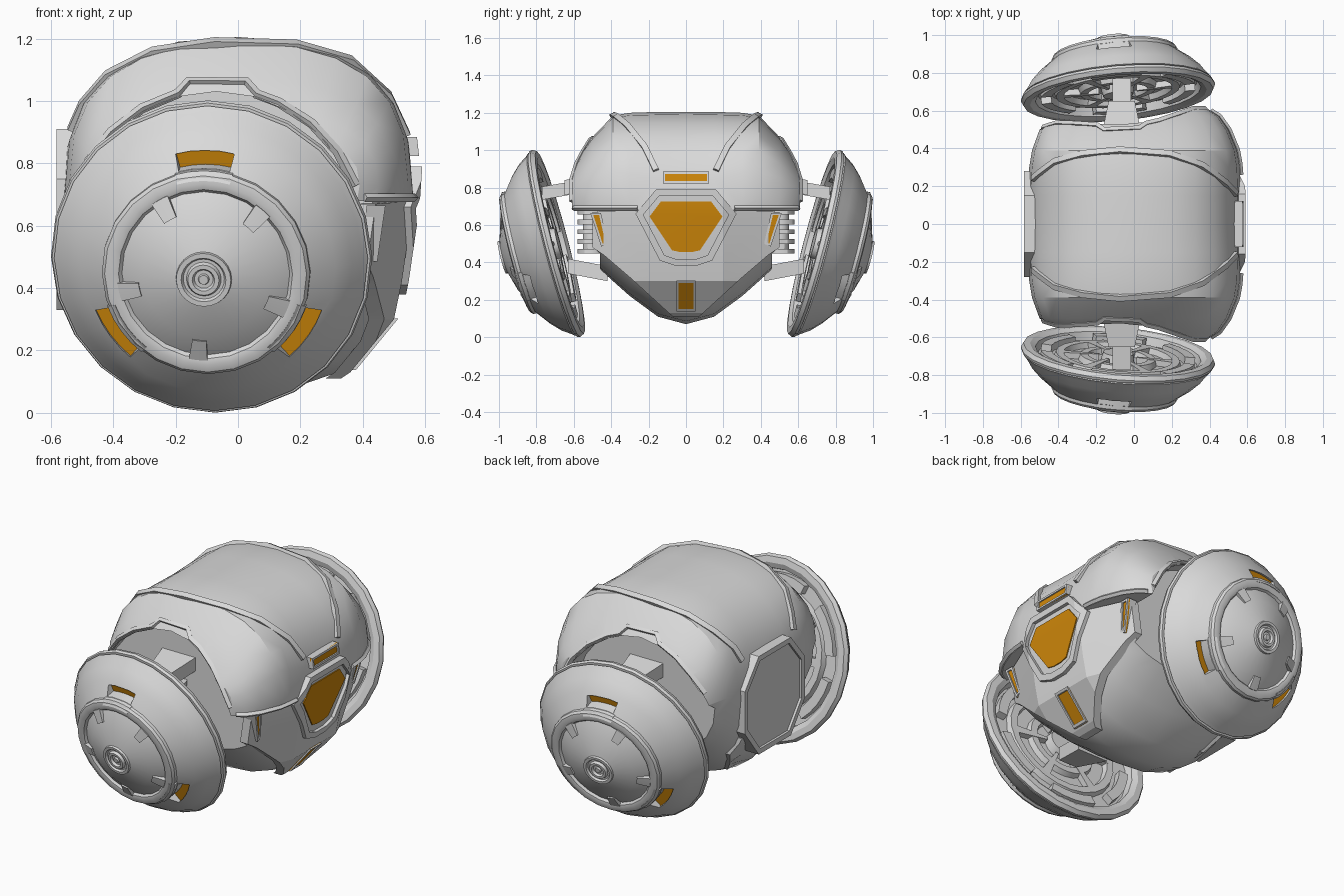
import bpy, bmesh, math
from mathutils import Vector

if "Cube" in bpy.data.objects:
    bpy.data.objects.remove(bpy.data.objects["Cube"])


def material(name, rgb):
    m = bpy.data.materials.new(name)
    m.use_nodes = True
    m.diffuse_color = (*rgb, 1)
    m.node_tree.nodes["Principled BSDF"].inputs["Base Color"].default_value = (*rgb, 1)
    return m


GREY = material("light_grey", (0.7, 0.7, 0.7))
ORANGE = material("amber", (0.64, 0.25, 0.003))


def smooth(ob, angle=30):
    bpy.ops.object.select_all(action='DESELECT')
    ob.select_set(True)
    bpy.context.view_layer.objects.active = ob
    bpy.ops.object.shade_smooth_by_angle(angle=math.radians(angle))


def finish(name, bm, mat=GREY, mirror=False, angle=30):
    bmesh.ops.remove_doubles(bm, verts=bm.verts, dist=1e-5)
    if mirror:
        dup = bmesh.ops.duplicate(bm, geom=bm.verts[:] + bm.edges[:] + bm.faces[:])["geom"]
        for v in dup:
            if isinstance(v, bmesh.types.BMVert):
                v.co.y = -v.co.y
    bmesh.ops.recalc_face_normals(bm, faces=bm.faces)
    me = bpy.data.meshes.new(name)
    bm.to_mesh(me)
    bm.free()
    me.materials.append(mat)
    ob = bpy.data.objects.new(name, me)
    bpy.context.collection.objects.link(ob)
    smooth(ob, angle)
    return ob


def apply(ob, mod):
    bpy.context.view_layer.objects.active = ob
    bpy.ops.object.modifier_apply(modifier=mod.name)


def carve(ob, cutter):
    mod = ob.modifiers.new("carve", 'BOOLEAN')
    mod.operation, mod.object = 'DIFFERENCE', cutter
    apply(ob, mod)
    bpy.data.objects.remove(cutter)


def mirror_y(ob):
    """Keep the +y half and reflect it."""
    mod = ob.modifiers.new("mirror", 'MIRROR')
    mod.use_axis = (False, True, False)
    mod.use_bisect_axis = (False, True, False)
    apply(ob, mod)
    smooth(ob)


def skin(bm, loops):
    """Closed solid through a list of equal point loops."""
    loops = [[bm.verts.new(p) for p in loop] for loop in loops]
    for a, b in zip(loops, loops[1:]):
        for i in range(len(a)):
            bm.faces.new((a[i - 1], a[i], b[i], b[i - 1]))
    bm.faces.new(loops[0])
    bm.faces.new(loops[-1])


def lerp(table, k):
    for a, b in zip(table, table[1:]):
        if k <= b[0]:
            f = max(0, (k - a[0]) / (b[0] - a[0]))
            return [p + (q - p) * f for p, q in zip(a, b)]
    return list(table[-1])


# Hull: sections along y as (y, x min, x max, z min, z max)
STATIONS = [(0, -.565, .565, .07, 1.205), (.15, -.565, .565, .11, 1.205), (.3, -.555, .56, .22, 1.2),
            (.39, -.54, .545, .3, 1.185), (.5, -.5, .5, .4, 1.07), (.57, -.42, .45, .48, .97),
            (.61, -.33, .39, .56, .9)]
P = 2.5


def section(y):
    _, x0, x1, z0, z1 = lerp(STATIONS, abs(y))
    return (x0 + x1) / 2, (x1 - x0) / 2, (z0 + z1) / 2, (z1 - z0) / 2


def surf(y, deg):
    cx, hx, cz, hz = section(y)
    f = lambda k: math.copysign(abs(k) ** (2 / P), k)
    a = math.radians(deg)
    return Vector((cx + hx * f(math.cos(a)), y, cz + hz * f(math.sin(a))))


def surf_x(y, z, side=1):
    cx, hx, cz, hz = section(y)
    return cx + side * hx * (1 - min(1, abs(z - cz) / hz) ** P) ** (1 / P)


def surf_y(x, z):
    y = .61
    while y > 0:
        cx, hx, cz, hz = section(y)
        if (abs(x - cx) / hx) ** P + (abs(z - cz) / hz) ** P < 1:
            break
        y -= .004
    return y


# Side armour surface: x by height, sloping back beyond the middle
ARMOUR = [(.09, .3), (.13, .36), (.3, .5), (.42, .525), (.66, .56), (.81, .57), (.9, .56)]
BEND = .2


def armour_x(y, z):
    return lerp(ARMOUR, z)[1] - .4 * max(0, abs(y) - BEND)


bm = bmesh.new()
ys = [-s[0] for s in STATIONS[2:0:-1]] + [s[0] for s in STATIONS]
skin(bm, [[surf(y, i * 15) for i in range(24)] for y in ys])
hull = finish("hull", bm)

# Wheel wells: lower end recess, round cavity under the hood, and a seat for the armour
WELL = (-.07, .565)
box = [(-.8, -.2), (.8, -.2), (.8, .68), (-.8, .68)]
well = [(WELL[0] + .465 * math.cos(i * math.pi / 12), WELL[1] + .465 * math.sin(i * math.pi / 12)) for i in range(24)]
for outline, start in ((box, .475), (well, .46)):
    bm = bmesh.new()
    skin(bm, [[(x, y, z) for x, z in outline] for y in (start, .9)])
    carve(hull, finish("cutter", bm))
bm = bmesh.new()
heights = [.05] + [a[0] for a in ARMOUR if a[0] < .68] + [.68]
skin(bm, [[(armour_x(y, z) - .02, y, z) for z in heights] + [(.9, y, .68), (.9, y, .05)] for y in (-.19, BEND, .7)])
carve(hull, finish("cutter", bm))
mirror_y(hull)


# Raised seam strips, swept with a square section
def strip(name, pts, r=.014):
    cu = bpy.data.curves.new(name, 'CURVE')
    cu.dimensions, cu.bevel_depth, cu.bevel_resolution = '3D', r, 0
    cu.use_fill_caps = True
    sp = cu.splines.new('POLY')
    sp.points.add(len(pts) - 1)
    for p, co in zip(sp.points, pts):
        p.co = (*co, 1)
    tmp = bpy.data.objects.new(name, cu)
    bpy.context.collection.objects.link(tmp)
    dg = bpy.context.evaluated_depsgraph_get()
    bm = bmesh.new()
    me = bpy.data.meshes.new_from_object(tmp.evaluated_get(dg))
    bm.from_mesh(me)
    bpy.data.objects.remove(tmp)
    bpy.data.meshes.remove(me)
    return finish(name, bm, mirror=True)


SEAM = [(20, .16), (35, .22), (55, .31), (75, .37), (95, .39), (115, .37), (135, .33), (150, .27), (160, .24)]
strip("hood_seam", [surf(y, t) for t, y in SEAM], .022)
strip("side_seam", [(surf_x(y, .69) + .004, y, .69) for y in (.26, .32, .39, .45, .5, .57, .6)])
LIP_EDGE = [(20, .475), (35, .475), (50, .475), (65, .475), (74, .475), (79, .505), (100, .505), (105, .475),
            (120, .475), (135, .475), (150, .475)]
lip = [(WELL[0] + r * math.cos(math.radians(a)), WELL[1] + r * math.sin(math.radians(a))) for a, r in LIP_EDGE]
strip("hood_lip", [(x, surf_y(x, z), z) for x, z in lip], .016)


# Plates are shaped in (y, z) and pushed onto a faceted surface
def plate(name, half, xfun, lift, depth, mat=GREY, inset=0, side=1, both=True, cuts=True):
    """half lists the +y half from top to bottom; inset leaves only a border."""
    pts = half + [(-y, z) for y, z in reversed(half)] if both else half
    bm = bmesh.new()
    bm.faces.new([bm.verts.new((0, y, z)) for y, z in pts]).normal_update()
    if inset:
        core = bm.faces[:]
        bmesh.ops.inset_region(bm, faces=core, thickness=inset, use_boundary=True, use_even_offset=True)
        bmesh.ops.delete(bm, geom=core, context='FACES')
    if cuts:
        lines = [((0, y, 0), (0, 1, 0)) for y in (-BEND, BEND)]
        lines += [((0, 0, a[0]), (0, 0, 1)) for a in ARMOUR]
        for co, no in lines:
            bmesh.ops.bisect_plane(bm, geom=bm.verts[:] + bm.edges[:] + bm.faces[:],
                                   plane_co=co, plane_no=no)
    for v in bm.verts:
        v.co.x = xfun(v.co.y, v.co.z) + side * lift
    res = bmesh.ops.extrude_face_region(bm, geom=bm.faces[:])["geom"]
    for v in res:
        if isinstance(v, bmesh.types.BMVert):
            v.co.x -= side * depth
    return finish(name, bm, mat, mirror=not both, angle=10)


def framed_light(name, half, xfun, both=True):
    plate(name + "_frame", half, xfun, .012, .06, inset=.012, both=both)
    plate(name, half, xfun, .004, .009, ORANGE, both=both)


HEX = [(.16, .79), (.27, .66), (.14, .41), (.05, .38)]
plate("side_armour", [(.17, .68), (.5, .67), (.5, .48), (.44, .44), (.3, .32), (.07, .11)], armour_x, 0, .05)
plate("hatch_base", HEX, armour_x, .002, .05)
plate("hatch_frame", HEX, armour_x, .022, .05, inset=.035)
plate("hatch_window", [(.135, .725), (.195, .645), (.075, .465), (.03, .455)], armour_x, .008, .007, ORANGE)
framed_light("top_light", [(.123, .885), (.123, .823)], armour_x)
framed_light("bottom_light", [(.052, .303), (.052, .138)], armour_x)
framed_light("side_light", [(.453, .485), (.417, .5), (.455, .665), (.512, .665)],
             lambda y, z: armour_x(.45, z), both=False)

# Far side: flat hexagonal cover with border, and a panel below it
COVER = [(.15, .91), (.28, .75), (.28, .5), (.15, .33)]
flat = lambda y, z: -.568
plate("rear_cover", COVER, flat, 0, .1, side=-1, cuts=False)
plate("rear_cover_frame", COVER, flat, .014, .1, inset=.03, side=-1, cuts=False)
plate("rear_lower_panel", [(.25, .45), (.26, .34), (.14, .18)], lambda y, z: surf_x(y, z, -1), .02, .06, side=-1)

# Wheel pods, tilted outward and down
AXIS = Vector((-.09, 1, -.26)).normalized()
UP = (Vector((0, 0, 1)) - AXIS * AXIS.z).normalized()
RIGHT = AXIS.cross(UP)
CENTRE = Vector((-.085, .7, .5))


def pod(r, deg, h):
    a = math.radians(deg)
    return CENTRE + RIGHT * r * math.cos(a) + UP * r * math.sin(a) + AXIS * h


DOME = [(.505, .018), (.49, .035), (.46, .08), (.41, .13), (.335, .188)]
CAP = [(.27, .208), (.2, .25), (.09, .283)]
RING = [(.335, .205), (.325, .218), (.3, .225), (.28, .22)]
HUB = [(.088, .295), (.072, .295), (.066, .283), (.056, .283), (.05, .298), (.036, .298), (.03, .285), (.018, .285),
       (.015, .295), (0, .295)]
BACK = [(0, -.02), (.08, -.02), (.09, .03), (.15, .03), (.16, 0), (.2, 0), (.21, .03), (.28, .03), (.29, 0),
        (.33, 0), (.34, .03), (.43, .03), (.44, -.015), (.47, -.03)]
RIM = [(.505, -.028), (.517, -.005), (.512, .01), (.497, .012)]
bm = bmesh.new()
prev = None
for r, h in BACK + RIM + DOME + RING + CAP + HUB:
    ring = [bm.verts.new(pod(r, i * 15, h)) for i in range(24)]
    if prev:
        for i in range(24):
            bm.faces.new((prev[i - 1], prev[i], ring[i], ring[i - 1]))
    prev = ring
wheel = finish("wheel_pods", bm)


def arc_blocks(name, angles, half, r0, r1, top, low, mat=GREY, mirror=True):
    """Curved blocks; top and low give heights at the inner and outer radius."""
    bm = bmesh.new()
    for mid in angles:
        skin(bm, [[pod(r, mid - half + half * k / 2, h) for r, h in
                   ((r0, top[0]), (r1, top[1]), (r1, low[1]), (r0, low[0]))] for k in range(5)])
    return finish(name, bm, mat, mirror)


# Lights sit on the flat floors of recesses in the domes
LIGHTS = (90, 215, 325)
for deg in LIGHTS:
    carve(wheel, arc_blocks("recess_cutter", (deg,), 14, .34, .39, (.3, .3), (.12, .12), mirror=False))
mirror_y(wheel)
arc_blocks("pod_lights", LIGHTS, 14, .34, .39, (.128, .128), (.119, .119), ORANGE)
arc_blocks("pod_light_mounts", LIGHTS, 16, .31, .338, (.226, .205), (.18, .15))
arc_blocks("cap_notches", range(48, 400, 72), 6, .215, .285, (.25, .226), (.19, .18))
arc_blocks("pod_back_arcs", range(30, 390, 60), 20, .36, .415, (.03, .03), (-.012, -.012))
arc_blocks("pod_back_spokes", range(0, 360, 60), 5, .1, .3, (.03, .03), (-.005, 0))


# Support arms and ribbed dampers between hull and pods
def arm(name, a, b, w0, w1, t):
    bm = bmesh.new()
    skin(bm, [[(-.065 + sx * w, y, z + sz * t) for sx, sz in ((-1, -1), (1, -1), (1, 1), (-1, 1))]
              for (y, z), w in ((a, w0), (b, w1))])
    finish(name, bm, mirror=True)


arm("upper_arms", (.45, .84), (.65, .8), .11, .07, .04)
arm("upper_arm_pins", (.6, .8), (.77, .77), .05, .05, .035)
arm("lower_arms", (.42, .34), (.63, .38), .1, .06, .04)
bm = bmesh.new()
for k in range(11):
    r = .075 - .03 * (k % 2)
    c = bmesh.ops.create_cone(bm, cap_ends=True, segments=12, radius1=r, radius2=r, depth=.026)
    bmesh.ops.translate(bm, verts=c["verts"], vec=(-.07, .505, .46 + .026 * k))
finish("ribbed_dampers", bm, mirror=True)
